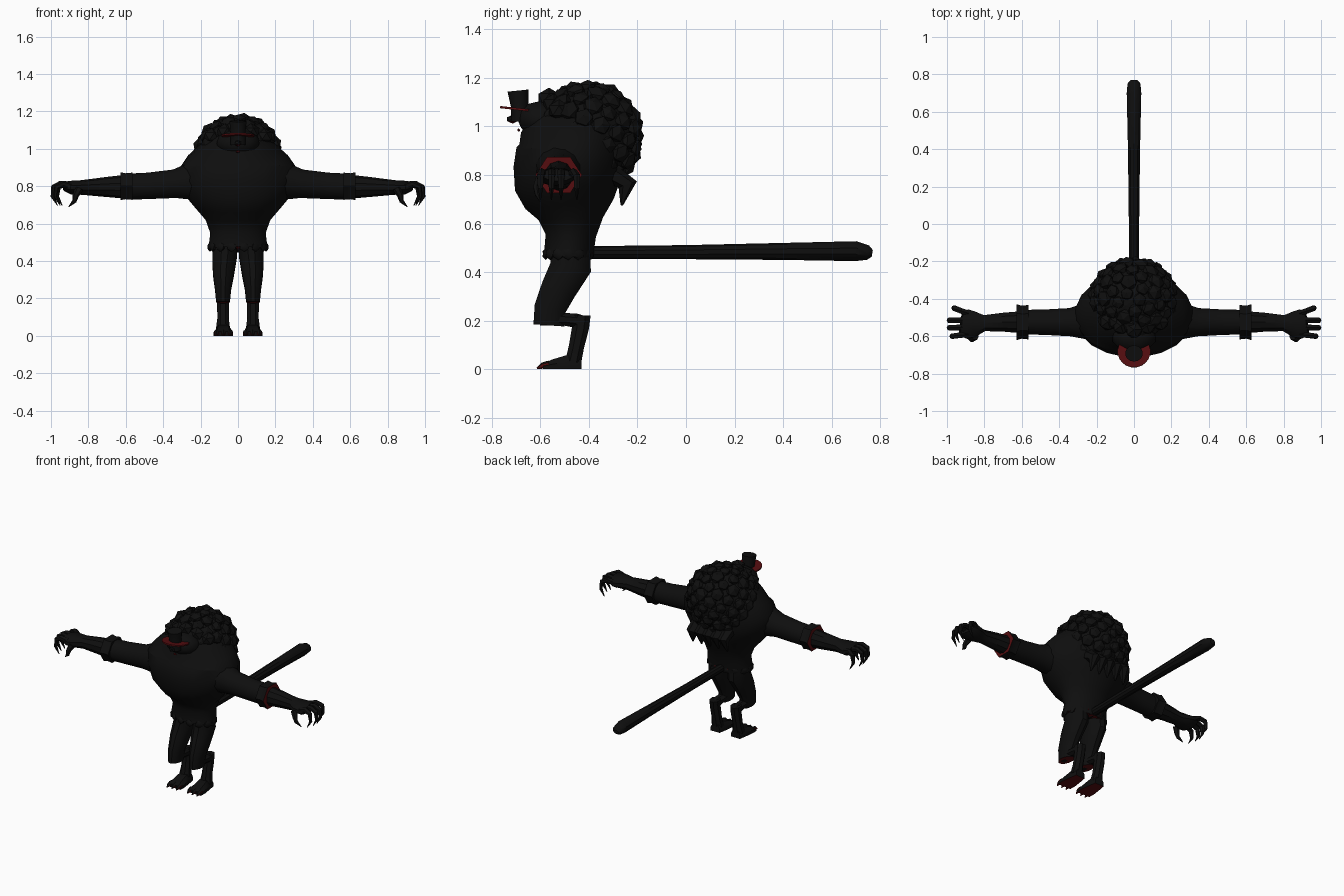
import bpy, bmesh, math, random
from mathutils import Vector, Matrix

if "Cube" in bpy.data.objects:
    bpy.data.objects.remove(bpy.data.objects["Cube"])

random.seed(4)


def material(name, rgb):
    m = bpy.data.materials.new(name)
    m.diffuse_color = (*rgb, 1)
    m.use_nodes = True
    m.node_tree.nodes["Principled BSDF"].inputs["Base Color"].default_value = m.diffuse_color
    return m


BLACK = material("soot black", (0.0045, 0.0045, 0.0045))
RED = material("dark red", (0.09, 0.004, 0.005))


def finish(name, bm, red_rule=None, smooth=True):
    """Turn a bmesh into an object; faces matching red_rule become red."""
    bmesh.ops.recalc_face_normals(bm, faces=bm.faces)
    bm.normal_update()
    if red_rule:
        for f in bm.faces:
            f.material_index = int(red_rule(f))
    me = bpy.data.meshes.new(name)
    bm.to_mesh(me)
    bm.free()
    me.materials.append(BLACK)
    me.materials.append(RED)
    if smooth:
        me.shade_smooth()
        me.set_sharp_from_angle(angle=math.radians(35))
    ob = bpy.data.objects.new(name, me)
    bpy.context.collection.objects.link(ob)
    return ob


def tube(bm, path, ref, sides=10):
    """Loft ellipses along a path of (x, y, z, half size along ref, half size across)."""
    pts = [Vector(p[:3]) for p in path]
    ref = Vector(ref)
    rings = []
    for i, p in enumerate(pts):
        a, b = pts[max(i - 1, 0)], pts[min(i + 1, len(pts) - 1)]
        t = ((p - a).normalized() + (b - p).normalized()).normalized()
        u = (ref - t * ref.dot(t)).normalized()
        v = t.cross(u)
        ring = []
        for k in range(sides):
            ang = 2 * math.pi * (k + 0.5) / sides
            ring.append(bm.verts.new(p + u * math.cos(ang) * path[i][3]
                                     + v * math.sin(ang) * path[i][4]))
        rings.append(ring)
    for r, q in zip(rings, rings[1:]):
        for k in range(sides):
            n = (k + 1) % sides
            bm.faces.new((r[k], r[n], q[n], q[k]))
    bm.faces.new(rings[0][::-1])
    bm.faces.new(rings[-1])


def loft(name, path, ref, sides=10, red_rule=None):
    bm = bmesh.new()
    tube(bm, path, ref, sides)
    return finish(name, bm, red_rule)


def blob(bm, center, scale, sub=1, rot=None):
    m = Matrix.Translation(center) @ (rot or Matrix()) @ Matrix.Diagonal((*scale, 1))
    bmesh.ops.create_icosphere(bm, subdivisions=sub, radius=1, matrix=m)


# Barrel torso with a red lining under the hem
torso = [(0.465, -.485, .160, .102), (0.55, -.475, .150, .105), (0.62, -.475, .175, .135),
         (0.68, -.480, .225, .185), (0.75, -.490, .285, .218), (0.82, -.490, .320, .224),
         (0.90, -.480, .315, .222), (0.96, -.480, .270, .212), (1.02, -.500, .200, .188),
         (1.08, -.510, .110, .120)]
loft("torso", [(0, y, z, rx, ry) for z, y, rx, ry in torso], (1, 0, 0), 20,
     lambda f: f.normal.z < -0.9)

# Ragged hem points
bm = bmesh.new()
for k in range(14):
    a = 2 * math.pi * k / 14
    c = Vector((0.15 * math.cos(a), -.485 + .095 * math.sin(a), .475))
    blob(bm, c, (.028, .014, .026), 1, Matrix.Rotation(a + math.pi / 2, 4, 'Z'))
finish("hem", bm)

# Head and nose
bm = bmesh.new()
blob(bm, (0, -.60, 1.03), (.12, .095, .075), 2)
finish("head", bm)
bm = bmesh.new()
blob(bm, (0, -.715, 1.03), (.022, .026, .018), 1)
finish("nose", bm, lambda f: f.normal.z < -0.5)
bm = bmesh.new()
blob(bm, (0, -.69, .985), (.012, .006, .007), 1)
finish("mouth", bm, lambda f: True)

# Top hat
loft("hat_brim", [(0, -.682, 1.066, .088, .086), (0, -.681, 1.075, .088, .086)],
     (1, 0, 0), 20, lambda f: True)
loft("hat_crown", [(0, -.685, 1.02, .042, .038), (0, -.685, 1.08, .040, .036),
                   (0, -.692, 1.148, .047, .044)], (1, 0, 0), 14)

# Curly mane: a core covered with locks
bm = bmesh.new()
core, size = Vector((0, -.405, .955)), Vector((.215, .205, .21))
blob(bm, core, size, 3)
N = 110
for i in range(N):
    z = 1 - 2 * (i + .5) / N
    a = i * math.pi * (3 - math.sqrt(5))
    d = Vector((math.sqrt(1 - z * z) * math.cos(a), math.sqrt(1 - z * z) * math.sin(a), z))
    if d.y < -0.3 and d.z < 0.3:
        continue
    p = core + Vector((d.x * size.x, d.y * size.y, d.z * size.z))
    r = random.uniform(.036, .05)
    blob(bm, p, (r, r, r * .75), 1, d.to_track_quat('Z', 'Y').to_matrix().to_4x4())
# Hanging locks at the nape and a forelock above the face
for x in (-.12, -.06, 0, .06, .12):
    tube(bm, [(x, -.30, .80, .04, .04), (x, -.24, .76, .035, .04),
              (x * 1.1, -.265, .675, .005, .005)], (1, 0, 0), 6)
for x in (-.14, -.07, 0, .07, .14):
    blob(bm, (x, -.565 + abs(x) * .3, 1.115 - abs(x) * .35), (.05, .05, .045), 1)
finish("mane", bm, smooth=False)

# Tail
loft("tail", [(0, -.45, .48, .024, .024), (0, -.38, .48, .027, .027), (0, 0, .482, .029, .029),
              (0, .4, .485, .034, .035), (0, .70, .486, .041, .041), (0, .75, .48, .036, .03),
              (0, .768, .477, .02, .014)], (1, 0, 0), 10)
# Red opening at the tail root
loft("tail_root", [(0, -.46, .478, .05, .014), (0, -.385, .482, .055, .012)],
     (1, 0, 0), 8, lambda f: True)

for side, s in (("left", 1), ("right", -1)):
    # Sleeve
    loft(side + "_sleeve", [(s * x, y, z, ry, rz) for x, y, z, ry, rz in (
        (.15, -.51, .83, .13, .13), (.26, -.52, .825, .10, .10), (.34, -.525, .813, .078, .079),
        (.48, -.525, .802, .07, .073), (.60, -.525, .797, .068, .072))], (0, 1, 0), 12)
    # Six-sided cuff, red inside its open end
    loft(side + "_cuff", [(s * .565, -.525, .80, .084, .092), (s * .60, -.525, .80, .080, .088),
                          (s * .628, -.525, .80, .086, .096)], (0, 0, 1), 6,
         lambda f: f.normal.x * s > .9)
    # Forearm and palm
    loft(side + "_forearm", [(s * x, y, z, ry, rz) for x, y, z, ry, rz in (
        (.60, -.525, .797, .062, .064), (.70, -.525, .796, .053, .054),
        (.80, -.530, .794, .045, .043), (.85, -.535, .793, .072, .038),
        (.89, -.535, .793, .082, .037), (.925, -.53, .80, .066, .026))], (0, 1, 0), 10)
    # Clawed fingers and thumb
    bm = bmesh.new()
    for y0, y1, reach in ((-.590, -.600, .985), (-.552, -.555, 1.0),
                          (-.513, -.515, 1.0), (-.478, -.450, .975)):
        tube(bm, [(s * .89, y0, .80, .018, .02), (s * (reach - .05), (y0 + y1) / 2, .812, .017, .017),
                  (s * (reach - .014), y1, .795, .016, .015), (s * (reach - .008), y1, .745, .012, .010),
                  (s * (reach - .035), y1, .697, .002, .002)], (0, 1, 0), 6)
    tube(bm, [(s * .85, -.60, .785, .022, .022), (s * .868, -.615, .75, .017, .017),
              (s * .875, -.612, .72, .012, .012), (s * .905, -.60, .69, .002, .002)], (0, 1, 0), 6)
    finish(side + "_fingers", bm)

    # Trouser leg: thigh down to the bent knee
    loft(side + "_thigh", [(s * x, y, z, rx, ry) for x, y, z, rx, ry in (
        (.068, -.48, .50, .068, .085), (.072, -.475, .42, .068, .088),
        (.078, -.525, .33, .058, .076), (.08, -.56, .25, .045, .068),
        (.08, -.565, .18, .038, .066))], (1, 0, 0), 12, lambda f: f.normal.z < -.95)
    # Lower leg running back to the hock, then down to the foot
    loft(side + "_lower_leg", [(s * .08, y, z, .034, r) for y, z, r in (
        (-.60, .208, .030), (-.50, .205, .028), (-.455, .2, .032))]
        + [(s * .08, -.418, .19, .034, .030)], (1, 0, 0), 8)
    loft(side + "_shin", [(s * .08, -.432, .222, .034, .042), (s * .08, -.435, .17, .034, .038),
                          (s * .08, -.452, .09, .033, .034), (s * .08, -.465, .03, .042, .036)],
         (1, 0, 0), 8)
    # Foot with a red sole
    bm = bmesh.new()
    outline = [(-.43, .034, .05), (-.49, .044, .058), (-.55, .052, .04), (-.59, .050, .022)]
    rows = []
    for y, w, h in outline:
        rows.append([bm.verts.new((s * .078 + dx * w, y, dz)) for dx, dz in
                     ((-1, 0), (-1, h * .5), (-.6, h), (.6, h), (1, h * .5), (1, 0))])
    for a, b in zip(rows, rows[1:]):
        for k in range(6):
            bm.faces.new((a[k], a[(k + 1) % 6], b[(k + 1) % 6], b[k]))
    bm.faces.new(rows[0])
    bm.faces.new(rows[-1])
    finish(side + "_foot", bm, lambda f: f.normal.z < -.9)
    # Red-bottomed toe claws
    bm = bmesh.new()
    for dx in (-.036, 0, .036):
        x = s * .078 + dx
        tube(bm, [(x, -.565, .018, .016, .017), (x, -.592, .014, .013, .013),
                  (x, -.615, .003, .003, .003)], (1, 0, 0), 6)
    finish(side + "_toe_claws", bm, lambda f: f.normal.z < .1)
